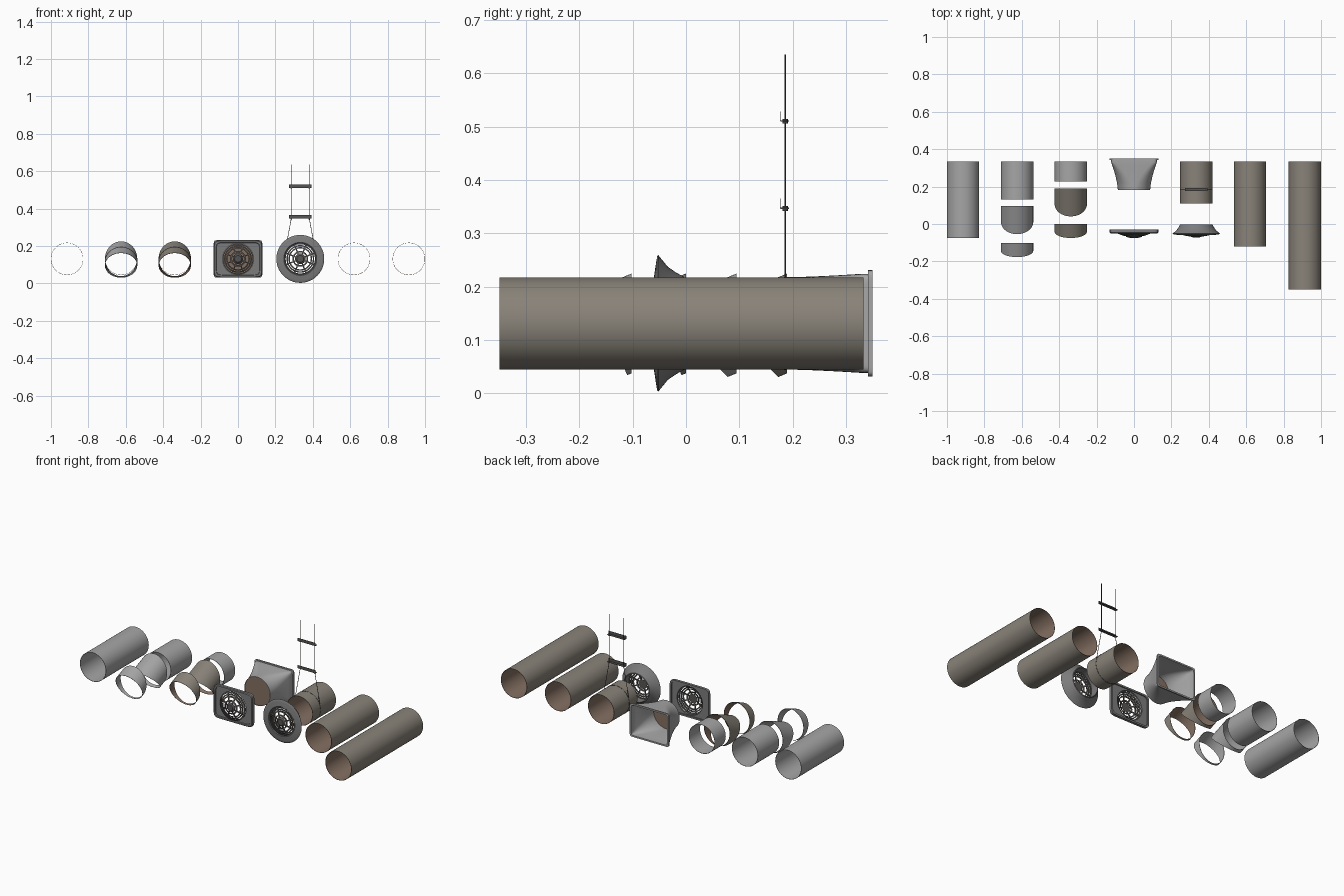
import bpy, bmesh, math
from mathutils import Vector, Matrix

if "Cube" in bpy.data.objects:
    bpy.data.objects.remove(bpy.data.objects["Cube"])

CZ = 0.131      # height of every duct axis
R = 0.0865      # duct radius
WALL = 0.0015
N = 64
ANGLES = [2 * math.pi * i / N for i in range(N)]


def material(name, rgb):
    m = bpy.data.materials.new(name)
    m.use_nodes = True
    m.diffuse_color = (*rgb, 1)
    m.node_tree.nodes["Principled BSDF"].inputs["Base Color"].default_value = (*rgb, 1)
    return m


ZINC = material("light zinc", (0.38, 0.38, 0.38))
TAUPE = material("taupe coating", (0.25, 0.225, 0.19))
LINING = material("brown lining", (0.23, 0.16, 0.12))
STEEL = material("mid grey steel", (0.2, 0.2, 0.2))
DARK = material("dark grille grey", (0.095, 0.09, 0.085))


def finish(name, bm, mats):
    bmesh.ops.recalc_face_normals(bm, faces=bm.faces)
    mesh = bpy.data.meshes.new(name)
    bm.to_mesh(mesh)
    bm.free()
    for m in mats:
        mesh.materials.append(m)
    ob = bpy.data.objects.new(name, mesh)
    bpy.context.collection.objects.link(ob)
    bpy.ops.object.select_all(action='DESELECT')
    ob.select_set(True)
    bpy.context.view_layer.objects.active = ob
    bpy.ops.object.shade_smooth_by_angle(angle=math.radians(35))
    return ob


def loft(name, rings, mats, inner_from=None):
    """Skin a closed loop of rings; strips from inner_from on use the second material."""
    bm = bmesh.new()
    loops = [[bm.verts.new(p) for p in ring] for ring in rings]
    for k, a in enumerate(loops):
        b = loops[(k + 1) % len(loops)]
        for i in range(N):
            j = (i + 1) % N
            f = bm.faces.new((a[i], a[j], b[j], b[i]))
            f.material_index = int(inner_from is not None and k >= inner_from)
    return finish(name, bm, mats)


def circle(x, y, r):
    return [Vector((x + r * math.cos(t), y, CZ + r * math.sin(t))) for t in ANGLES]


def rounded_rect(x, y, a, b, power=0.2):
    def part(v):
        return math.copysign(abs(v) ** power, v)
    return [Vector((x + a * part(math.cos(t)), y, CZ + b * part(math.sin(t)))) for t in ANGLES]


def duct(name, x, y0, y1, outer, inner):
    rings = [circle(x, y0, R), circle(x, y1, R), circle(x, y1, R - WALL), circle(x, y0, R - WALL)]
    loft(name, rings, [outer, inner], 2)


def gore(name, x, y, length, both_mitred, outer, inner):
    """Elbow segment whose mitred back stands upright at y, its axis dipping forward."""
    th = math.pi / 8
    d = Vector((0, -math.cos(th), -math.sin(th)))
    n = Vector((0, -math.sin(th), math.cos(th)))

    def ring(r, front):
        pts = []
        for t in ANGLES:
            slant = r * math.sin(t) * math.tan(th)
            s = length + slant * both_mitred if front else -slant
            pts.append(Vector((x + r * math.cos(t), y, CZ)) + n * r * math.sin(t) + d * s)
        return pts
    rings = [ring(R, False), ring(R, True), ring(R - WALL, True), ring(R - WALL, False)]
    loft(name, rings, [outer, inner], 2)


def box(bm, centre, size, rot=None):
    m = Matrix.Translation(centre) @ (rot or Matrix()) @ Matrix.Diagonal((*size, 1))
    bmesh.ops.create_cube(bm, size=1, matrix=m)


def rod(bm, p, q, r):
    p, q = Vector(p), Vector(q)
    m = Matrix.Translation((p + q) / 2) @ (q - p).to_track_quat('Z', 'Y').to_matrix().to_4x4()
    bmesh.ops.create_cone(bm, cap_ends=True, segments=8, radius1=r, radius2=r,
                          depth=(q - p).length, matrix=m)


# Straight ducts
duct("zinc_duct", -0.914, -0.075, 0.333, ZINC, ZINC)
duct("medium_coated_duct", 0.62, -0.12, 0.333, TAUPE, LINING)
duct("long_coated_duct", 0.9135, -0.35, 0.333, TAUPE, LINING)
duct("hung_duct", 0.333, 0.11, 0.333, TAUPE, LINING)

# Exploded elbows
for label, x, tube_y, mid_y, end_y, skin, lining in (
        ("zinc", -0.625, 0.13, 0.095, -0.102, ZINC, ZINC),
        ("coated", -0.338, 0.228, 0.19, 0.0, TAUPE, LINING)):
    duct(label + "_elbow_tube", x, tube_y, 0.333, ZINC, ZINC)
    gore(label + "_elbow_middle", x, mid_y, 0.09, True, skin, lining)
    gore(label + "_elbow_end", x, end_y, 0.045, False, skin, lining)

# Round-to-rectangular transition with flange
def transition(shrink):
    rings = []
    for k in range(9):
        u = k / 8
        y = 0.183 + 0.147 * u
        c, q = circle(0, y, R - shrink), rounded_rect(0, y, 0.122 - shrink, 0.093 - shrink, 0.12)
        w = u ** 1.5
        rings.append([a.lerp(b, w) for a, b in zip(c, q)])
    return rings


collar = [rounded_rect(0, y, a, b, 0.1) for y, a, b in (
    (0.342, 0.122, 0.093), (0.342, 0.13, 0.1), (0.35, 0.13, 0.1), (0.35, 0.12, 0.091))]
loft("transition", transition(0) + collar + transition(0.002)[::-1], [ZINC])

bm = bmesh.new()
bm.faces.new([bm.verts.new(p) for p in circle(0, 0.187, R - 0.002)])
finish("transition_end_disc", bm, [LINING])


# Diffuser grilles
def grille(name, x, y_rim, y_hub):
    def depth(r):
        return y_hub + (y_rim - y_hub) * max(0, (r - 0.026) / 0.06)

    bands = ((0.034, 0.042), (0.056, 0.063), (0.067, 0.074), (0.078, 0.086))
    for i, (a, b) in enumerate(bands):
        loft(f"{name}_band_{i + 1}", [circle(x, depth(a), a), circle(x, depth(b), b),
             circle(x, depth(b) + 0.004, b), circle(x, depth(a) + 0.004, a)], [DARK])
    bm = bmesh.new()
    for k in range(8):
        spin = Matrix.Rotation(math.pi * (k + 0.5) / 4, 4, 'Y')
        tilt = Matrix.Rotation(math.atan2(y_rim - y_hub, 0.06), 4, 'Z')
        offset = spin @ Vector((0.054, 0, 0))
        box(bm, Vector((x, (y_rim + y_hub) / 2 + 0.003, CZ)) + offset, (0.068, 0.005, 0.007), spin @ tilt)
    finish(name + "_spokes", bm, [DARK])
    bm = bmesh.new()
    bmesh.ops.create_cone(bm, cap_ends=True, segments=32, radius1=0.028, radius2=0.018, depth=0.008,
                          matrix=Matrix.Translation((x, y_hub + 0.002, CZ)) @ Matrix.Rotation(math.pi / 2, 4, 'X'))
    finish(name + "_hub", bm, [DARK])


loft("square_diffuser_frame", [
    rounded_rect(0, -0.030, 0.13, 0.1), rounded_rect(0, -0.046, 0.13, 0.1),
    rounded_rect(0, -0.05, 0.126, 0.096), rounded_rect(0, -0.05, 0.117, 0.088),
    rounded_rect(0, -0.045, 0.115, 0.086), circle(0, -0.045, 0.085),
    circle(0, -0.036, 0.085), rounded_rect(0, -0.036, 0.12, 0.09),
    rounded_rect(0, -0.030, 0.12, 0.09)], [STEEL])
grille("square_grille", 0, -0.052, -0.074)

bell = ((0.083, -0.002), (0.0875, -0.004), (0.095, -0.018), (0.106, -0.034), (0.128, -0.052),
        (0.126, -0.054), (0.115, -0.056), (0.088, -0.06), (0.084, -0.056))
loft("round_diffuser_bell", [circle(0.333, y, r) for r, y in bell], [STEEL])
grille("round_grille", 0.333, -0.056, -0.07)

# Hanger: wires, angle bars with nuts, and a band round the duct
HX, HY = 0.333, 0.186
WX = 0.048
bars = (0.347, 0.511)
bm = bmesh.new()
for z in bars:
    box(bm, (HX, HY - 0.001, z), (0.118, 0.016, 0.002))
    box(bm, (HX, HY - 0.009, z + 0.009), (0.118, 0.0015, 0.018))
    for s in (-1, 1):
        rod(bm, (HX + s * WX, HY, z - 0.005), (HX + s * WX, HY, z + 0.004), 0.005)
finish("hanger_bars", bm, [DARK])

bm = bmesh.new()
tangent = Vector((0.082, 0, CZ + 0.034))
for s in (-1, 1):
    rod(bm, (HX + s * WX, HY, bars[0]), (HX + s * WX, HY, 0.636), 0.0015)
    rod(bm, (HX + s * WX, HY, bars[0]), (HX + s * tangent.x, HY, tangent.z), 0.0015)
finish("hanger_wires", bm, [DARK])
loft("hanger_band", [circle(HX, y, r) for y, r in (
    (HY - 0.002, R), (HY - 0.002, R + 0.001), (HY + 0.002, R + 0.001), (HY + 0.002, R))], [DARK])
